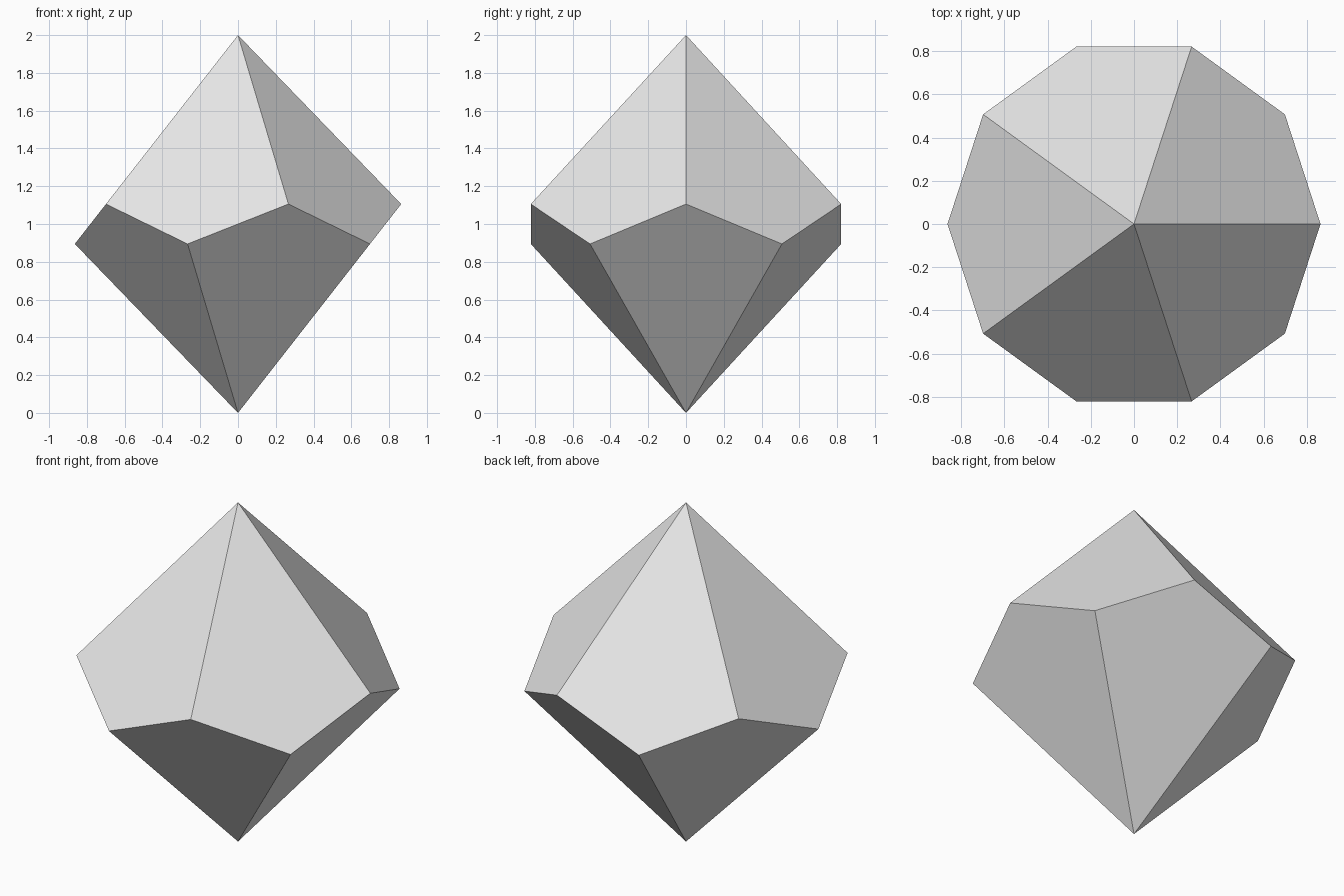
import bpy
import bmesh
from math import cos, sin, pi

cube = bpy.data.objects.get("Cube")
if cube:
    bpy.data.objects.remove(cube, do_unlink=True)

SIDES = 5
RADIUS = 0.864
STEP = pi / SIDES
# Zigzag height that keeps every kite flat
RISE = (1 - cos(STEP)) / (1 + cos(STEP))

# Plain grey
grey = bpy.data.materials.new("light_grey")
grey.use_nodes = True
colour = (0.8, 0.8, 0.8, 1)
grey.diffuse_color = colour
grey.node_tree.nodes["Principled BSDF"].inputs["Base Color"].default_value = colour

# Ten-sided die: a zigzag belt joined to two tips by flat kites
bm = bmesh.new()
top = bm.verts.new((0, 0, 2))
bottom = bm.verts.new((0, 0, 0))
count = 2 * SIDES
belt = [bm.verts.new((RADIUS * cos(i * STEP), RADIUS * sin(i * STEP),
                      1 + RISE * (-1) ** i)) for i in range(count)]
for i in range(count):
    a, b, c = (belt[(i + k) % count] for k in range(3))
    # Even belt corners are high and reach the top tip
    bm.faces.new((top, a, b, c) if i % 2 == 0 else (bottom, c, b, a))
bmesh.ops.recalc_face_normals(bm, faces=bm.faces)

mesh = bpy.data.meshes.new("ten_sided_die")
bm.to_mesh(mesh)
bm.free()
mesh.materials.append(grey)
die = bpy.data.objects.new("ten_sided_die", mesh)
bpy.context.collection.objects.link(die)
